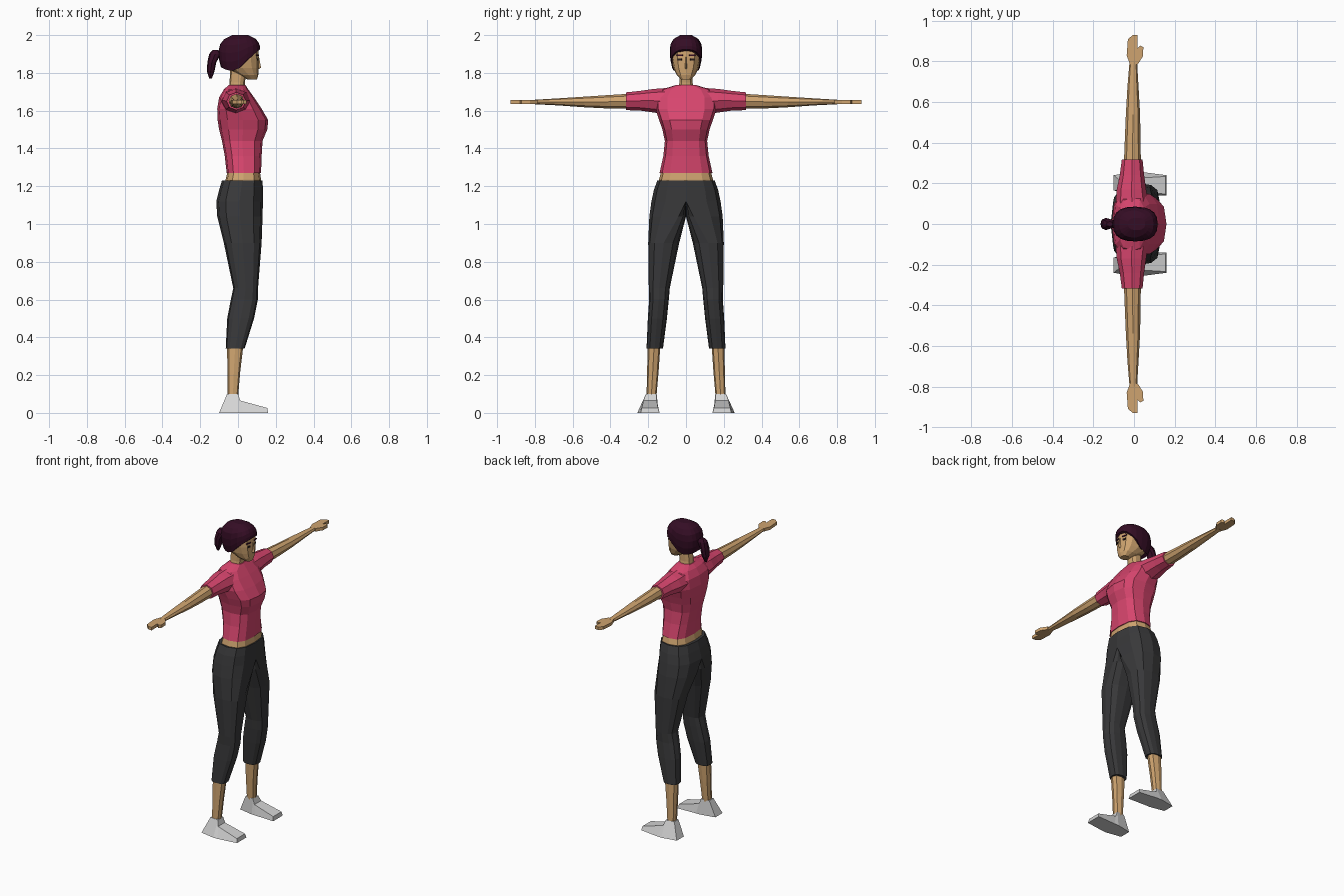
import bpy, bmesh, math
from mathutils import Matrix, Vector

if "Cube" in bpy.data.objects:
    bpy.data.objects.remove(bpy.data.objects["Cube"])


def material(name, r, g, b):
    m = bpy.data.materials.new(name)
    m.diffuse_color = (r, g, b, 1)
    m.use_nodes = True
    m.node_tree.nodes["Principled BSDF"].inputs["Base Color"].default_value = m.diffuse_color
    return m


SKIN = material("skin_tan", 0.62, 0.37, 0.16)
SHIRT = material("shirt_pink", 0.68, 0.06, 0.155)
PANTS = material("pants_charcoal", 0.04, 0.04, 0.042)
HAIR = material("hair_plum", 0.035, 0.004, 0.018)
SHOE = material("shoe_grey", 0.66, 0.66, 0.66)
DARK = material("eye_dark", 0.02, 0.012, 0.012)


def power(v, p):
    return math.copysign(abs(v) ** p, v)


def angles(n):
    return [2 * math.pi * i / n for i in range(n)]


def ring_z(z, xb, xf, hy, n=12, p=0.8):
    """Horizontal rounded ring, symmetric in y."""
    c, r = (xb + xf) / 2, (xf - xb) / 2
    return [(c + r * power(math.cos(a), p), hy * power(math.sin(a), p), z) for a in angles(n)]


def ring_leg(z, xb, xf, yc, yin, yout, n=12, p=0.75):
    """Horizontal ring with separate inner and outer widths."""
    pts = []
    for a in angles(n):
        s = power(math.sin(a), p)
        y = yc + s * ((yout - yc) if s > 0 else (yc - yin))
        pts.append(((xb + xf) / 2 + (xf - xb) / 2 * power(math.cos(a), p), y, z))
    return pts


def ring_y(y, xb, xf, zb, zt, n=8):
    """Upright ring across the arm."""
    return [((xb + xf) / 2 + (xf - xb) / 2 * math.cos(a),
             y, (zb + zt) / 2 + (zt - zb) / 2 * math.sin(a)) for a in angles(n)]


def loft(name, rings, mat, mirror=False):
    bm = bmesh.new()
    rows = [[bm.verts.new(p) for p in r] for r in rings]
    n = len(rows[0])
    for a, b in zip(rows, rows[1:]):
        for i in range(n):
            j = (i + 1) % n
            bm.faces.new((a[i], a[j], b[j], b[i]))
    bm.faces.new(rows[0])
    bm.faces.new(rows[-1])
    bmesh.ops.recalc_face_normals(bm, faces=bm.faces)
    if mirror:  # drop hidden faces on the centre plane
        inner = [f for f in bm.faces if all(abs(v.co.y) < 1e-5 for v in f.verts)]
        bmesh.ops.delete(bm, geom=inner, context='FACES')
    return finish(name, bm, mat, mirror)


def finish(name, bm, mat, mirror=False):
    me = bpy.data.meshes.new(name)
    bm.to_mesh(me)
    bm.free()
    me.materials.append(mat)
    ob = bpy.data.objects.new(name, me)
    bpy.context.collection.objects.link(ob)
    if mirror:
        mod = ob.modifiers.new("mirror", 'MIRROR')
        mod.use_axis = (False, True, False)
        mod.merge_threshold = 0.0005
    return ob


def plate(name, loc, size, turn, mat):
    bm = bmesh.new()
    m = Matrix.Translation(loc) @ Matrix.Rotation(turn, 4, 'Z') @ Matrix.Diagonal((*size, 1))
    bmesh.ops.create_cube(bm, size=1, matrix=m)
    return finish(name, bm, mat, True)


# Shirt body and sleeves
loft("shirt_body", [ring_z(*s, p=0.72) for s in (
    (1.27, -.06, .122, .14), (1.36, -.07, .125, .12), (1.44, -.085, .13, .112),
    (1.50, -.10, .155, .125), (1.55, -.108, .16, .142), (1.61, -.11, .125, .163),
    (1.67, -.10, .085, .163), (1.712, -.075, .055, .13), (1.735, -.05, .04, .055))], SHIRT)
loft("sleeve", [ring_y(*s) for s in (
    (.10, -.09, .07, 1.58, 1.72), (.17, -.085, .06, 1.59, 1.715),
    (.24, -.07, .05, 1.60, 1.705), (.317, -.06, .042, 1.603, 1.697))], SHIRT, True)

# Bare arm and hand
loft("arm", [ring_y(*s) for s in (
    (.29, -.05, .034, 1.61, 1.69), (.42, -.045, .032, 1.612, 1.682),
    (.54, -.04, .03, 1.618, 1.674), (.68, -.032, .022, 1.628, 1.665),
    (.80, -.022, .015, 1.634, 1.658))], SKIN, True)
palm = [(-.02, .785), (-.036, .83), (-.03, .91), (-.005, .93), (.018, .93), (.016, .865),
        (.03, .878), (.046, .87), (.044, .825), (.018, .785)]
loft("hand", [[(x, y, z) for x, y in palm] for z in (1.636, 1.656)], SKIN, True)

# Bare waist
loft("waist", [ring_z(*s, p=0.72) for s in (
    (1.19, -.07, .12, .14), (1.235, -.066, .122, .143), (1.29, -.052, .114, .128))], SKIN)

# Cropped trousers
loft("trousers", [ring_leg(*s) for s in (
    (1.23, -.085, .13, 0, 0, .152), (1.18, -.10, .132, 0, 0, .17),
    (1.12, -.115, .132, 0, 0, .183), (1.04, -.11, .13, .04, 0, .194),
    (.90, -.075, .125, .118, .036, .2), (.66, -.025, .106, .142, .086, .197),
    (.60, -.038, .105, .144, .091, .195), (.50, -.057, .085, .153, .101, .202),
    (.34, -.065, .035, .166, .122, .209))], PANTS, True)

# Ankle
loft("ankle", [ring_leg(*s, n=8) for s in (
    (.37, -.058, .03, .168, .135, .202), (.22, -.056, .012, .176, .145, .206),
    (.08, -.054, 0, .184, .157, .209))], SKIN, True)

# Shoe: bottom x, top x, top height, bottom y pair, top y pair
shoe = ((-.10, -.058, .10, .165, .24, .162, .205), (0, 0, .10, .145, .258, .155, .212),
        (.03, .012, .065, .145, .257, .155, .225), (.16, .155, .026, .14, .24, .148, .234))
loft("shoe", [[(xb, b0, 0), (xb, b1, 0), (xt, t1, zt), (xt, t0, zt)]
              for xb, xt, zt, b0, b1, t0, t1 in shoe], SHOE, True)

# Neck and head
loft("neck", [ring_z(*s, n=10) for s in (
    (1.70, -.05, .035, .045), (1.75, -.045, .036, .036), (1.83, -.04, .05, .036))], SKIN)
loft("head", [ring_z(*s) for s in (
    (1.765, .05, .10, .026), (1.79, 0, .108, .05), (1.825, -.06, .11, .067),
    (1.87, -.085, .11, .077), (1.92, -.088, .107, .078), (1.96, -.07, .09, .065))], SKIN)
loft("nose", [[(.095, -w, z), (.095, w, z), (x, 0, z)] for z, x, w in (
    (1.888, .111, .007), (1.828, .122, .013), (1.82, .112, .011))], SKIN)

# Painted eyes and brows
plate("eye", (.1025, .033, 1.87), (.006, .022, .011), math.radians(14), DARK)
plate("brow", (.1025, .034, 1.893), (.007, .034, .007), math.radians(14), HAIR)

# Hair cap with a hairline that drops from the forehead to the nape
profile = ((1.80, -.08, .10, .066), (1.86, -.10, .112, .082), (1.91, -.105, .117, .086),
           (1.95, -.096, .116, .083), (1.98, -.072, .095, .066), (2.0, -.03, .055, .03))
hairline = ((-1, 1.83), (-.7, 1.815), (-.1, 1.81), (.25, 1.865), (.5, 1.885), (.8, 1.91), (1, 1.925))


def lookup(table, t):
    for a, b in zip(table, table[1:]):
        if t <= b[0]:
            k = max(0, (t - a[0]) / (b[0] - a[0]))
            return [u + (v - u) * k for u, v in zip(a, b)]
    return list(table[-1])


N = 20
hair_rows = []
for t in (0, .12, .28, .5, .75, 1):
    row = []
    for i, a in enumerate(angles(N)):
        z = 2.0 + (lookup(hairline, math.cos(a))[1] - 2.0) * t
        row.append(ring_z(z, *lookup(profile, z)[1:], n=N)[i])
    hair_rows.append(row)
loft("hair_cap", hair_rows, HAIR)

# Ponytail
loft("ponytail", [ring_z(*s, n=8) for s in (
    (1.92, -.135, -.105, .012), (1.90, -.153, -.09, .024), (1.855, -.162, -.115, .03),
    (1.81, -.165, -.124, .024), (1.77, -.152, -.138, .006))], HAIR)
